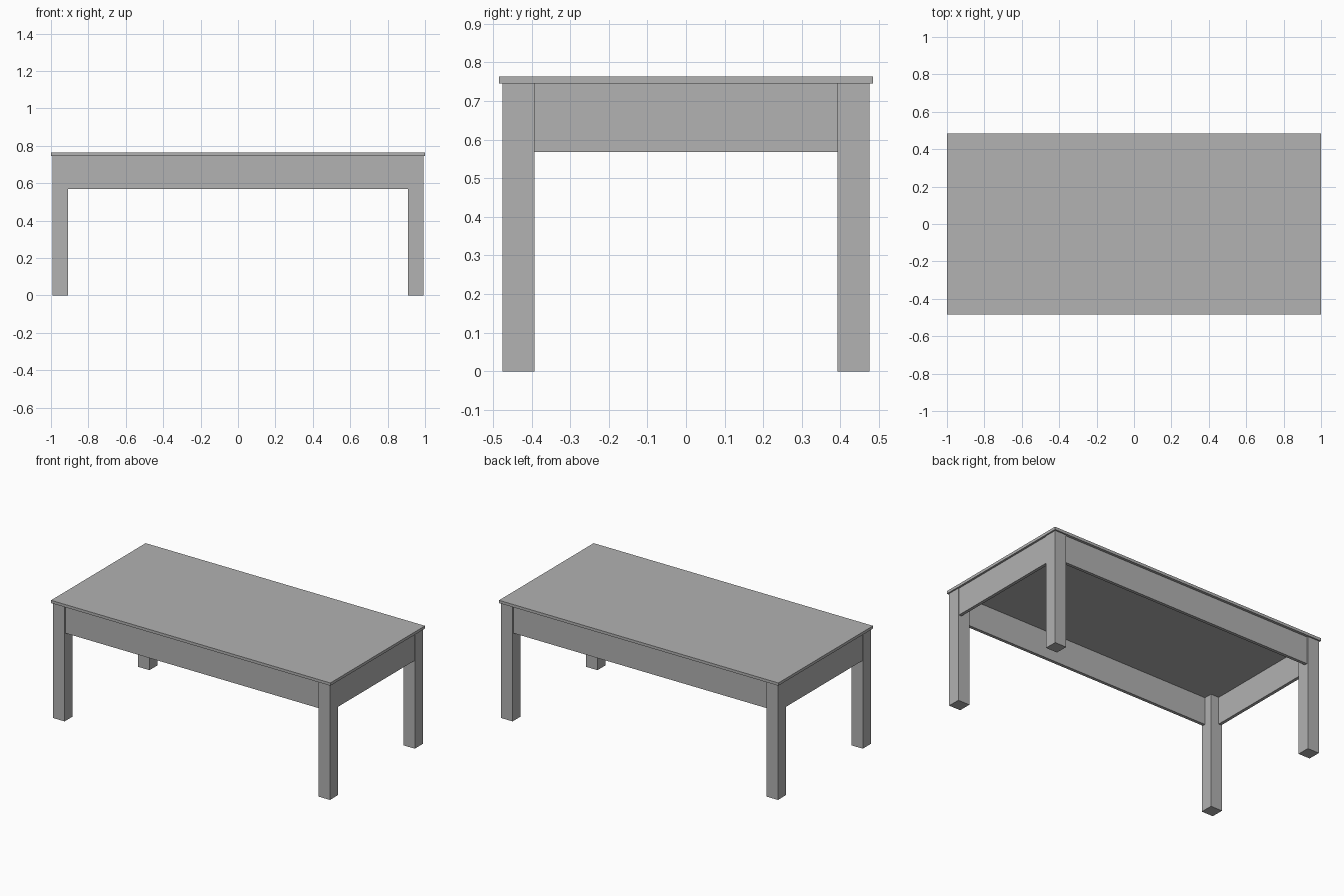
import bpy

cube = bpy.data.objects.get("Cube")
if cube:
    bpy.data.objects.remove(cube, do_unlink=True)

# Single plain grey finish
GREY = (0.445, 0.445, 0.445, 1.0)
finish = bpy.data.materials.new("plain_grey")
finish.use_nodes = True
finish.diffuse_color = GREY
finish.node_tree.nodes["Principled BSDF"].inputs["Base Color"].default_value = GREY

# Main dimensions
TOP_X, TOP_Y = 1.0, 0.484          # half sizes of the table top
TOP_Z, UNDER_Z = 0.763, 0.745      # top surface and underside
APRON_Z = 0.568                    # lower edge of the aprons
OVERHANG = 0.009
LEG = 0.082
BOARD = 0.02                       # apron thickness
LONG_INSET, END_INSET = 0.008, 0.004

LEG_X, LEG_Y = TOP_X - OVERHANG, TOP_Y - OVERHANG  # outer leg faces
IN_X, IN_Y = LEG_X - LEG, LEG_Y - LEG              # inner leg faces


def box(name, low, high):
    """Add a box spanning two opposite corners."""
    centre = [(a + b) / 2 for a, b in zip(low, high)]
    bpy.ops.mesh.primitive_cube_add(size=1, location=centre)
    obj = bpy.context.object
    obj.name = name
    obj.scale = [abs(b - a) for a, b in zip(low, high)]
    bpy.ops.object.transform_apply(location=False, rotation=False, scale=True)
    obj.data.materials.append(finish)
    return obj


# Table top
box("table_top", (-TOP_X, -TOP_Y, UNDER_Z), (TOP_X, TOP_Y, TOP_Z))

# Legs
for side, sx in (("left", 1), ("right", -1)):
    for end, sy in (("front", -1), ("back", 1)):
        box(f"{end}_{side}_leg", (sx * IN_X, sy * IN_Y, 0),
            (sx * LEG_X, sy * LEG_Y, UNDER_Z))

# Long aprons between the legs
for end, sy in (("front", -1), ("back", 1)):
    outer = LEG_Y - LONG_INSET
    box(f"{end}_apron", (-IN_X, sy * (outer - BOARD), APRON_Z),
        (IN_X, sy * outer, UNDER_Z))

# Short aprons between the legs
for side, sx in (("left", 1), ("right", -1)):
    outer = LEG_X - END_INSET
    box(f"{side}_apron", (sx * (outer - BOARD), -IN_Y, APRON_Z),
        (sx * outer, IN_Y, UNDER_Z))
